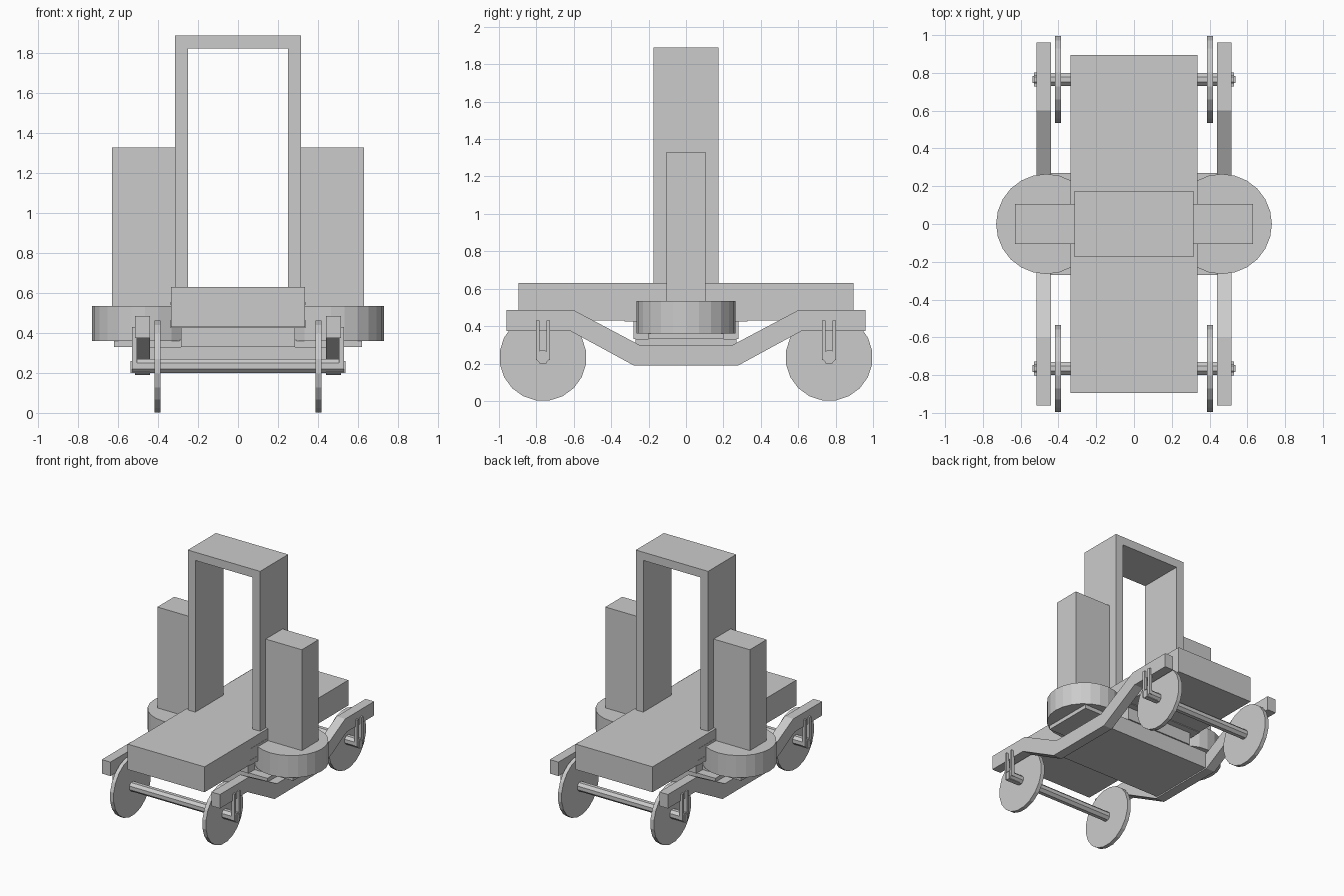
import bpy, math
from mathutils import Matrix

if "Cube" in bpy.data.objects:
    bpy.data.objects.remove(bpy.data.objects["Cube"])

grey = bpy.data.materials.new("plain_grey")
grey.diffuse_color = (0.6, 0.6, 0.6, 1)
grey.use_nodes = True
grey.node_tree.nodes["Principled BSDF"].inputs["Base Color"].default_value = grey.diffuse_color


def mesh_object(name, verts, faces):
    me = bpy.data.meshes.new(name)
    me.from_pydata(verts, [], faces)
    me.materials.append(grey)
    ob = bpy.data.objects.new(name, me)
    bpy.context.collection.objects.link(ob)
    return ob


def prism(name, outline, lo, hi, place):
    """Extrude a counter-clockwise outline; place(a, b, depth) gives the point."""
    n = len(outline)
    verts = [place(a, b, d) for d in (lo, hi) for a, b in outline]
    faces = [list(range(n))[::-1], list(range(n, 2 * n))]
    faces += [(i, (i + 1) % n, n + (i + 1) % n, n + i) for i in range(n)]
    return mesh_object(name, verts, faces)


def along_x(a, b, d):
    return (d, a, b)


def along_y(a, b, d):
    return (b, d, a)


def along_z(a, b, d):
    return (a, b, d)


def box(name, x0, x1, y0, y1, z0, z1):
    return prism(name, [(x0, y0), (x1, y0), (x1, y1), (x0, y1)], z0, z1, along_z)


def ring(n, r, ca, cb, turn=0.0):
    return [(ca + r * math.cos(2 * math.pi * (i + turn) / n),
             cb + r * math.sin(2 * math.pi * (i + turn) / n)) for i in range(n)]


def span(s, a, b):
    """Range from a to b, mirrored when s is negative."""
    return (a, b) if s > 0 else (-b, -a)


# Deck and the shallow plates on its flanks
box("deck", -0.335, 0.335, -0.895, 0.895, 0.43, 0.63)
box("upper_deck_plate", -0.337, 0.337, -0.33, 0.33, 0.54, 0.555)
box("lower_deck_plate", -0.337, 0.337, -0.33, 0.33, 0.425, 0.465)

# Open arch standing on the deck
prism("arch", [(0.63, -0.315), (1.89, -0.315), (1.89, 0.315), (0.63, 0.315),
               (0.63, 0.25), (1.825, 0.25), (1.825, -0.25), (0.63, -0.25)],
      -0.175, 0.175, along_y)

# Cross members below the deck
box("centre_block", -0.285, 0.285, -0.28, 0.28, 0.33, 0.43)
box("bolster", -0.62, 0.62, -0.2, 0.2, 0.33, 0.365)
box("spring_plank", -0.445, 0.445, -0.27, 0.27, 0.2, 0.33)

# Cranked side frame outline, built from one half and mirrored
half_low = [(0.28, 0.19), (0.62, 0.375), (0.96, 0.375)]
half_top = [(0.96, 0.485), (0.6, 0.485), (0.25, 0.3)]
half = half_low + half_top
frame_outline = half + [(-y, z) for y, z in reversed(half)]

for s, side in ((1, "right"), (-1, "left")):
    # Side drum with its tall column
    prism(side + "_drum", ring(24, 0.265, s * 0.465, 0), 0.36, 0.535, along_z)
    box(side + "_column", *span(s, 0.315, 0.63), -0.105, 0.105, 0.535, 1.33)
    prism(side + "_side_frame", frame_outline, *span(s, 0.44, 0.515), along_x)
    for e, end in ((1, "rear"), (-1, "front")):
        tag = end + "_" + side
        y = e * 0.765
        # Wheel, guide legs and axle box
        prism(tag + "_wheel", ring(20, 0.233, y, 0.233, 0.5),
              *span(s, 0.387, 0.418), along_x)
        for k, leg in ((-1, "a"), (1, "b")):
            yc = y + k * 0.028
            box(tag + "_guide_leg_" + leg, *span(s, 0.505, 0.53),
                yc - 0.01, yc + 0.01, 0.22, 0.43)
        box(tag + "_axle_box", *span(s, 0.44, 0.538), y - 0.018, y + 0.018, 0.2, 0.26)

# Octagonal axles
for e, end in ((1, "rear"), (-1, "front")):
    prism(end + "_axle", ring(8, 0.037, e * 0.765, 0.235, 0.5), -0.53, 0.53, along_x)

# Consistent outward normals
import bmesh
for ob in bpy.context.collection.objects:
    bm = bmesh.new()
    bm.from_mesh(ob.data)
    bmesh.ops.recalc_face_normals(bm, faces=bm.faces)
    bm.to_mesh(ob.data)
    bm.free()
